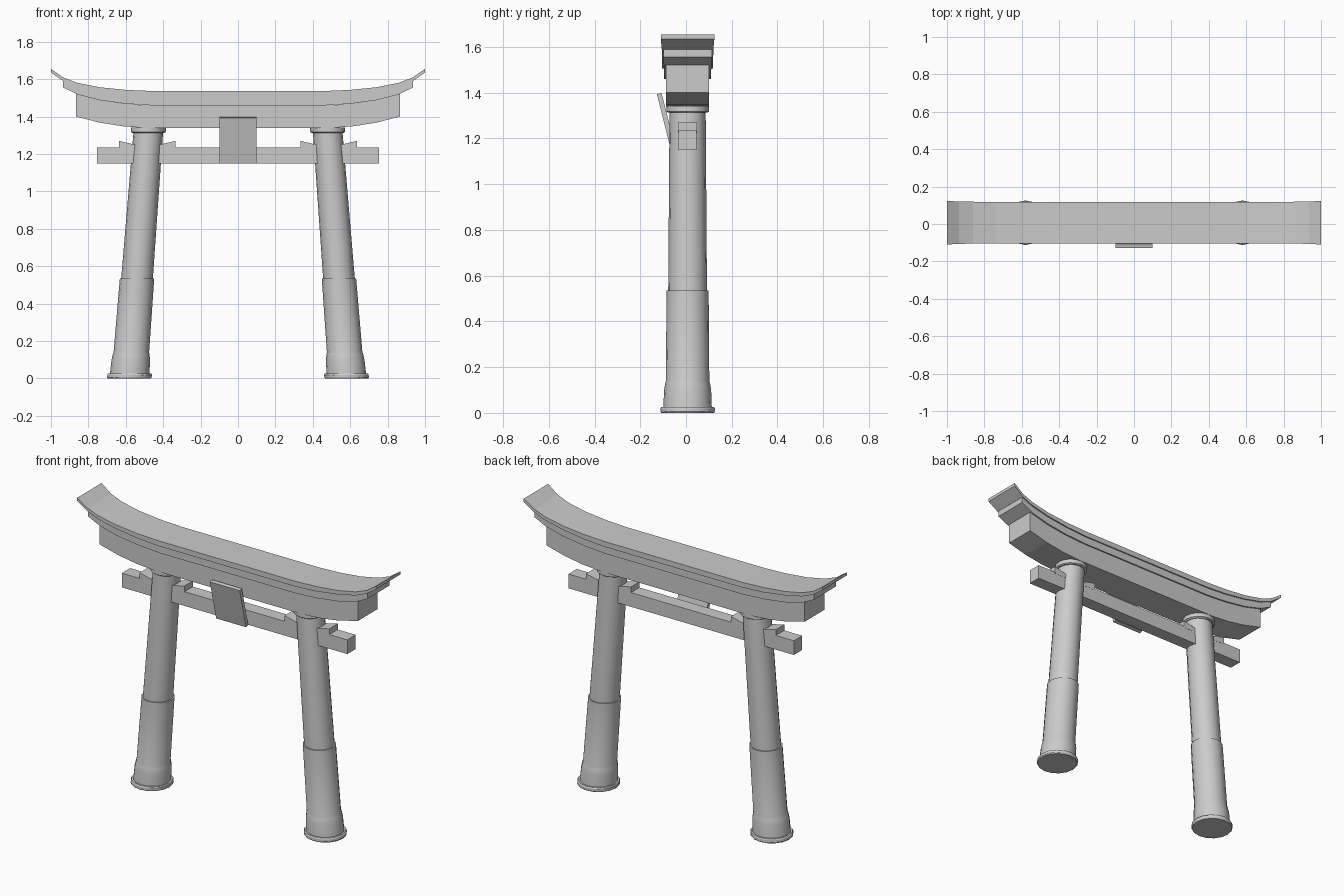
import bpy, math

if "Cube" in bpy.data.objects:
    bpy.data.objects.remove(bpy.data.objects["Cube"])

YC = 0.007      # depth centre of posts and beams
SIDES = 16


def skin(name, rings, smooth=False):
    """Join successive rings of points into a closed solid."""
    n = len(rings[0])
    verts = [p for ring in rings for p in ring]
    faces = [(i * n + j, i * n + (j + 1) % n, (i + 1) * n + (j + 1) % n, (i + 1) * n + j)
             for i in range(len(rings) - 1) for j in range(n)]
    faces += [tuple(reversed(range(n))), tuple(range(len(verts) - n, len(verts)))]
    mesh = bpy.data.meshes.new(name)
    mesh.from_pydata(verts, [], faces)
    obj = bpy.data.objects.new(name, mesh)
    bpy.context.collection.objects.link(obj)
    bpy.ops.object.select_all(action='DESELECT')
    obj.select_set(True)
    bpy.context.view_layer.objects.active = obj
    # outward normals
    bpy.ops.object.mode_set(mode='EDIT')
    bpy.ops.mesh.select_all(action='SELECT')
    bpy.ops.mesh.normals_make_consistent(inside=False)
    bpy.ops.object.mode_set(mode='OBJECT')
    if smooth:
        bpy.ops.object.shade_smooth_by_angle(angle=math.radians(30))
    return obj


def beam(name, half):
    """Symmetric lintel from right-hand sections (x, bottom, top, half depth)."""
    full = [(-x, b, t, h) for x, b, t, h in reversed(half)] + half
    return skin(name, [[(x, YC - h, b), (x, YC + h, b), (x, YC + h, t), (x, YC - h, t)]
                       for x, b, t, h in full])


def leaning(name, side, profile):
    """Round part following the inward lean of a post, from (z, radius) pairs."""
    rings = []
    for z, r in profile:
        cx = side * (0.581 - 0.077 * z)
        rings.append([(cx + r * math.cos(a), YC + r * math.sin(a), z)
                      for a in (2 * math.pi * k / SIDES for k in range(SIDES))])
    return skin(name, rings, True)


# Upswept lintel in three stacked layers
beam("roof_slab", [(0.46, 1.505, 1.537, 0.111), (0.60, 1.514, 1.543, 0.111),
                   (0.74, 1.533, 1.557, 0.111), (0.86, 1.559, 1.581, 0.112),
                   (0.935, 1.59, 1.61, 0.113), (1.0, 1.636, 1.655, 0.117)])
beam("roof_middle_layer", [(0.46, 1.46, 1.506, 0.103), (0.60, 1.469, 1.515, 0.103),
                           (0.74, 1.488, 1.534, 0.103), (0.86, 1.519, 1.56, 0.104),
                           (0.935, 1.556, 1.591, 0.106)])
beam("main_lintel", [(0.50, 1.34, 1.461, 0.094), (0.62, 1.349, 1.471, 0.094),
                     (0.74, 1.368, 1.489, 0.094), (0.865, 1.40, 1.522, 0.094)])

# Lower tie beam
beam("tie_beam", [(0.755, 1.149, 1.235, 0.04)])

for side, label in ((-1, "left"), (1, "right")):
    # Posts with collar, sleeve and foot
    leaning(label + "_post", side, [(0.5, 0.085), (1.33, 0.079)])
    leaning(label + "_collar", side, [(1.313, 0.086), (1.318, 0.093), (1.343, 0.093)])
    leaning(label + "_sleeve", side, [(0.02, 0.106), (0.10, 0.103), (0.13, 0.098),
                                      (0.14, 0.095), (0.535, 0.092)])
    leaning(label + "_foot", side, [(0, 0.115), (0.006, 0.119), (0.02, 0.119), (0.026, 0.115)])
    # Wedges either side of the post, sloping down toward it
    outline = [(0.335, 1.225), (0.635, 1.225), (0.635, 1.27), (0.485, 1.235), (0.335, 1.27)]
    skin(label + "_wedges", [[(side * x, y, z) for x, z in outline]
                             for y in (YC - 0.041, YC + 0.041)])

# Tilted central plaque
tilt = [(-0.127, 1.394), (-0.107, 1.399), (-0.045, 1.155), (-0.066, 1.149)]
skin("plaque", [[(x, y, z) for y, z in tilt] for x in (-0.1, 0.1)])
# Bracket holding the plaque to the tie beam
skin("plaque_bracket", [[(x, -0.06, z), (x, -0.03, z), (x, -0.03, z + 0.03), (x, -0.06, z + 0.03)]
                        for x, z in ((-0.04, 1.17), (0.04, 1.17))])
